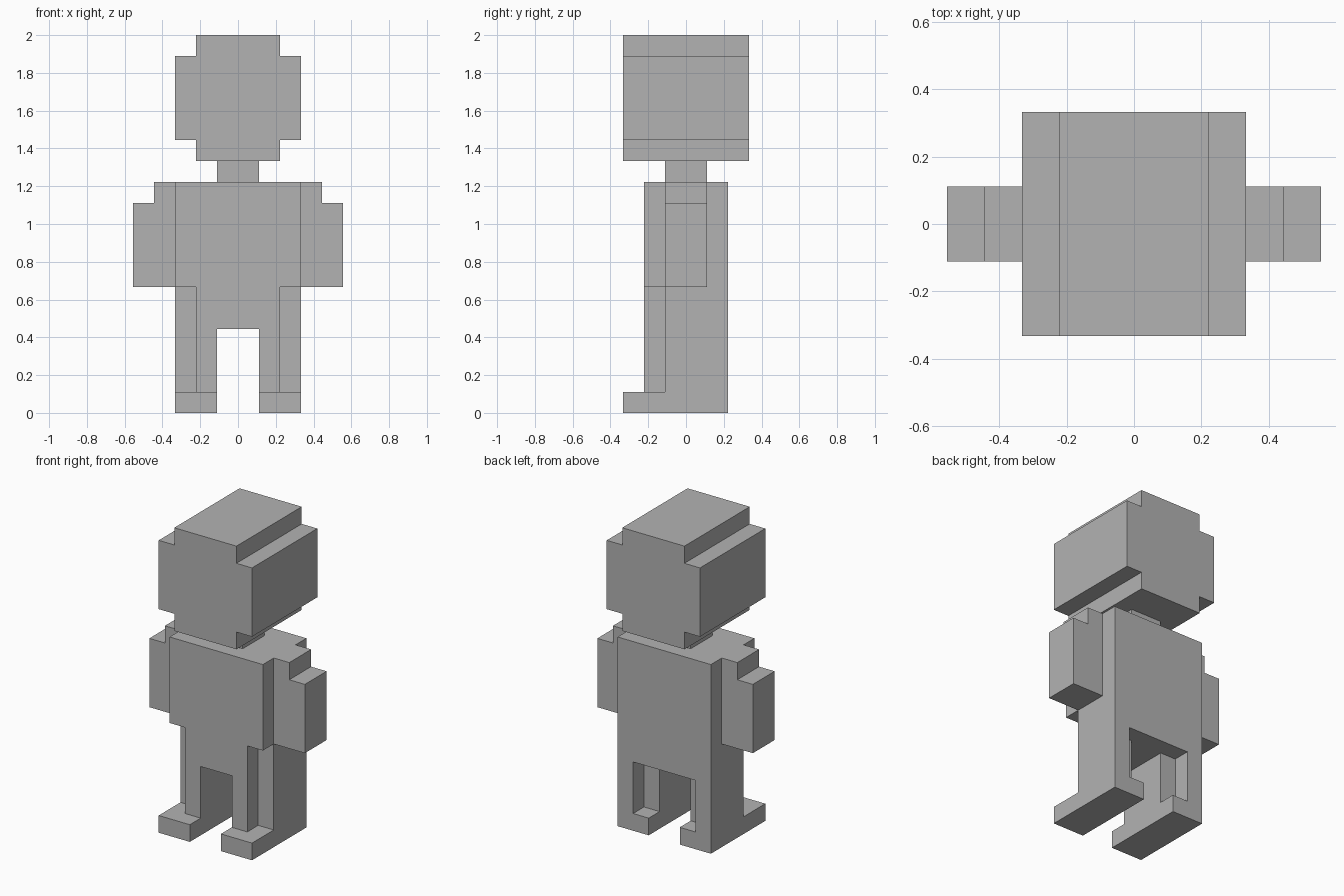
import bpy
import bmesh
from mathutils import Vector

UNIT = 2 / 18  # one block

cube = bpy.data.objects.get("Cube")
if cube:
    bpy.data.objects.remove(cube, do_unlink=True)

grey = bpy.data.materials.new("plain grey")
grey.use_nodes = True
colour = (0.45, 0.45, 0.45, 1)
grey.diffuse_color = colour
grey.node_tree.nodes["Principled BSDF"].inputs["Base Color"].default_value = colour


def prism(name, outline, low, high, axis="z"):
    """Extrude an outline in blocks: (x, y) along z, or (x, z) along y."""
    def place(a, b, c):
        return Vector((a, b, c) if axis == "z" else (a, c, b)) * UNIT

    bm = bmesh.new()
    face = bm.faces.new([bm.verts.new(place(a, b, low)) for a, b in outline])
    grown = bmesh.ops.extrude_face_region(bm, geom=[face])["geom"]
    moved = [v for v in grown if isinstance(v, bmesh.types.BMVert)]
    bmesh.ops.translate(bm, verts=moved, vec=place(0, 0, high - low))
    bmesh.ops.recalc_face_normals(bm, faces=bm.faces)
    mesh = bpy.data.meshes.new(name)
    bm.to_mesh(mesh)
    bm.free()
    mesh.materials.append(grey)
    obj = bpy.data.objects.new(name, mesh)
    bpy.context.collection.objects.link(obj)
    return obj


def rect(x0, x1, y0, y1):
    return [(x0, y0), (x1, y0), (x1, y1), (x0, y1)]


def symmetric(half):
    """Complete a right-hand half outline with its mirror image."""
    return half + [(-a, b) for a, b in reversed(half)]


# Head with stepped side edges, neck and torso
prism("head", symmetric([(2, 12), (2, 13), (3, 13), (3, 17), (2, 17), (2, 18)]),
      -3, 3, "y")
prism("neck", rect(-1, 1, -1, 1), 11, 12)
prism("torso", rect(-3, 3, -2, 2), 6, 11)

# Hips, set back at the outer front corners
prism("hips", symmetric([(2, -2), (2, -1), (3, -1), (3, 2)]), 4, 6)

# Limbs: the left side is +x
for side, s in (("left", 1), ("right", -1)):
    def flip(points):
        return [(s * a, b) for a, b in points]

    prism(side + "_arm",
          flip([(3, 6), (5, 6), (5, 10), (4, 10), (4, 11), (3, 11)]), -1, 1, "y")
    prism(side + "_leg",
          flip([(1, -2), (2, -2), (2, -1), (3, -1), (3, 2), (2, 2), (2, 1), (1, 1)]),
          1, 4)
    prism(side + "_foot", flip(rect(1, 3, -3, 2)), 0, 1)
